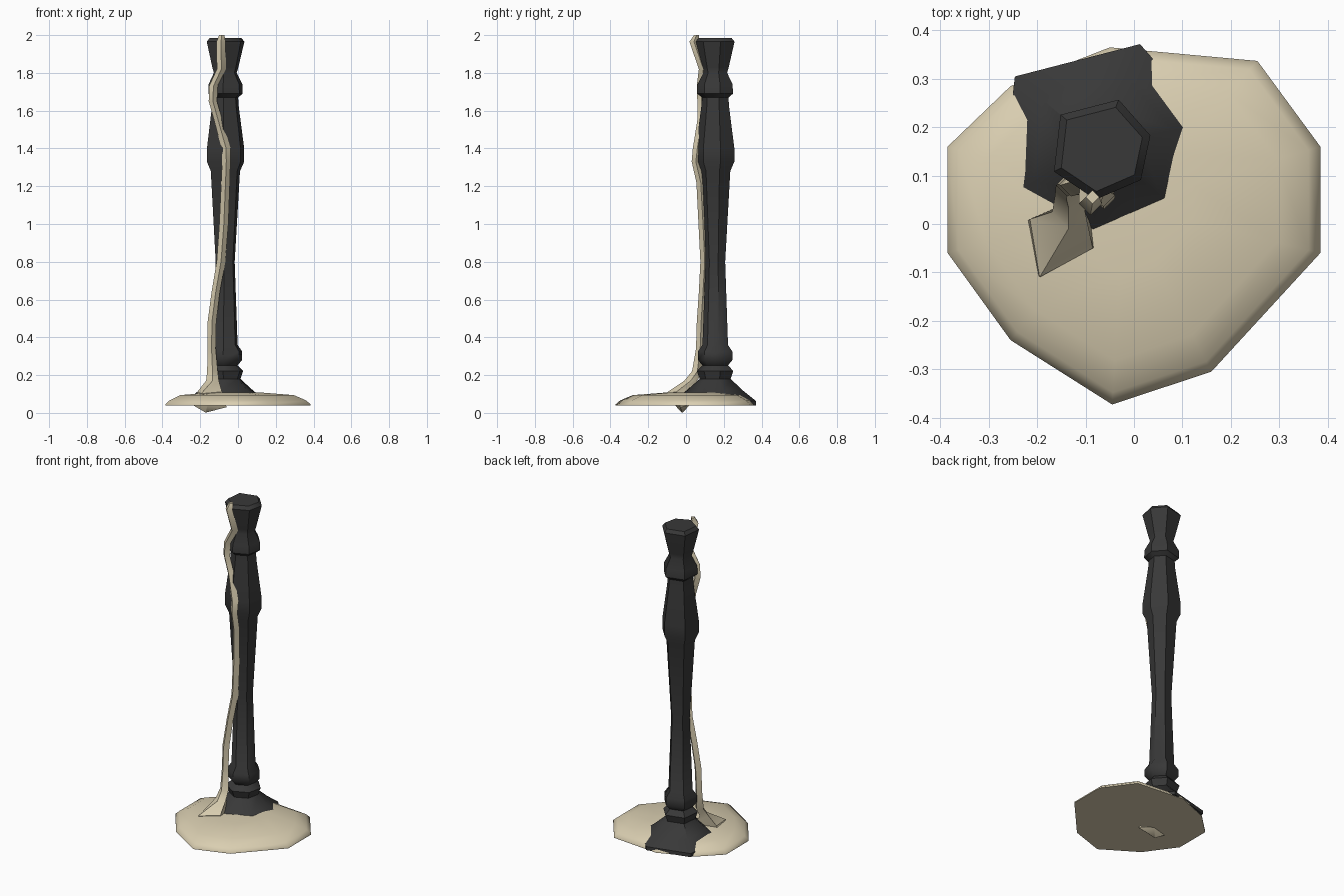
import bpy, bmesh, math


def material(name, rgb):
    m = bpy.data.materials.new(name)
    m.diffuse_color = (*rgb, 1)
    return m


CREAM = material("cream", (0.70, 0.62, 0.44))
BLACK = material("charcoal", (0.04, 0.04, 0.04))


def loft(name, rings, mat, smooth):
    """Skin a stack of rings (bottom to top) and cap both ends."""
    bm = bmesh.new()
    vr = [[bm.verts.new(p) for p in r] for r in rings]
    n = len(vr[0])
    for a, b in zip(vr, vr[1:]):
        for i in range(n):
            j = (i + 1) % n
            bm.faces.new((a[i], a[j], b[j], b[i]))
    bm.faces.new(vr[0][::-1])
    bm.faces.new(vr[-1])
    bmesh.ops.remove_doubles(bm, verts=bm.verts, dist=1e-5)
    bmesh.ops.recalc_face_normals(bm, faces=bm.faces)
    me = bpy.data.meshes.new(name)
    bm.to_mesh(me)
    bm.free()
    ob = bpy.data.objects.new(name, me)
    bpy.context.collection.objects.link(ob)
    me.materials.append(mat)
    bpy.ops.object.select_all(action='DESELECT')
    ob.select_set(True)
    bpy.context.view_layer.objects.active = ob
    bpy.ops.object.shade_smooth_by_angle(angle=math.radians(smooth))
    return ob


# low sand-like mound with an irregular ten-sided outline
outline = [(0.385, -0.06), (0.385, 0.16), (0.255, 0.337), (-0.05, 0.365),
           (-0.255, 0.285), (-0.385, 0.16), (-0.385, -0.06),
           (-0.255, -0.24), (-0.045, -0.373), (0.16, -0.305)]
cx, cy = -0.02, 0.04
levels = [(1, 0.038), (1, 0.045), (0.94, 0.066), (0.78, 0.094), (0.35, 0.108)]
loft("mound", [[(cx + (x - cx) * s, cy + (y - cy) * s, z) for x, y in outline]
               for s, z in levels], CREAM, 50)

# turned post, six uneven sides, with a flared foot
angles = [14, 69, 140, 207, 265, 322]
profile = [(0.23, 0.04), (0.23, 0.062), (0.155, 0.118), (0.085, 0.18),
           (0.10, 0.222), (0.07, 0.252), (0.095, 0.28), (0.095, 0.325),
           (0.07, 0.36), (0.054, 0.80), (0.083, 1.28), (0.106, 1.33),
           (0.106, 1.40), (0.075, 1.63), (0.073, 1.67), (0.098, 1.69),
           (0.096, 1.74), (0.065, 1.80), (0.074, 1.83), (0.107, 1.965),
           (0.09, 1.985)]
loft("post", [[(-0.07 + r * math.cos(math.radians(a)),
                0.157 + r * math.sin(math.radians(a)), z) for a in angles]
              for r, z in profile], BLACK, 45)

# thin vine creeping up the front: splayed root, then diamond rings on a path
root = [[(-0.17, -0.02, 0.003)] * 4,
        [(-0.24, -0.01, 0.042), (-0.16, -0.06, 0.042),
         (-0.06, -0.03, 0.03), (-0.13, 0.02, 0.042)],
        [(-0.215, 0.01, 0.112), (-0.195, -0.11, 0.102),
         (-0.085, -0.05, 0.112), (-0.10, 0.06, 0.12)]]
# merge the tip by tiny offsets so the cap stays valid
root[0] = [(-0.17 + dx, -0.02 + dy, 0.003)
           for dx, dy in ((-.004, 0), (0, -.004), (.004, 0), (0, .004))]
path = [(-0.135, 0.025, 0.17, 0.034), (-0.135, 0.06, 0.22, 0.028),
        (-0.14, 0.075, 0.34, 0.022), (-0.138, 0.08, 0.48, 0.023),
        (-0.118, 0.09, 0.64, 0.022), (-0.09, 0.099, 0.80, 0.023),
        (-0.075, 0.09, 1.0, 0.024), (-0.066, 0.078, 1.22, 0.023),
        (-0.062, 0.052, 1.33, 0.022), (-0.063, 0.06, 1.40, 0.024),
        (-0.105, 0.082, 1.55, 0.022), (-0.133, 0.082, 1.65, 0.022),
        (-0.130, 0.08, 1.73, 0.023), (-0.088, 0.092, 1.82, 0.024),
        (-0.09, 0.042, 1.965, 0.024), (-0.086, 0.056, 2.0, 0.014)]
stem = [[(x - r, y, z), (x, y - r, z), (x + r, y, z), (x, y + r, z)]
        for x, y, z, r in path]
loft("creeping_vine", root + stem, CREAM, 45)
